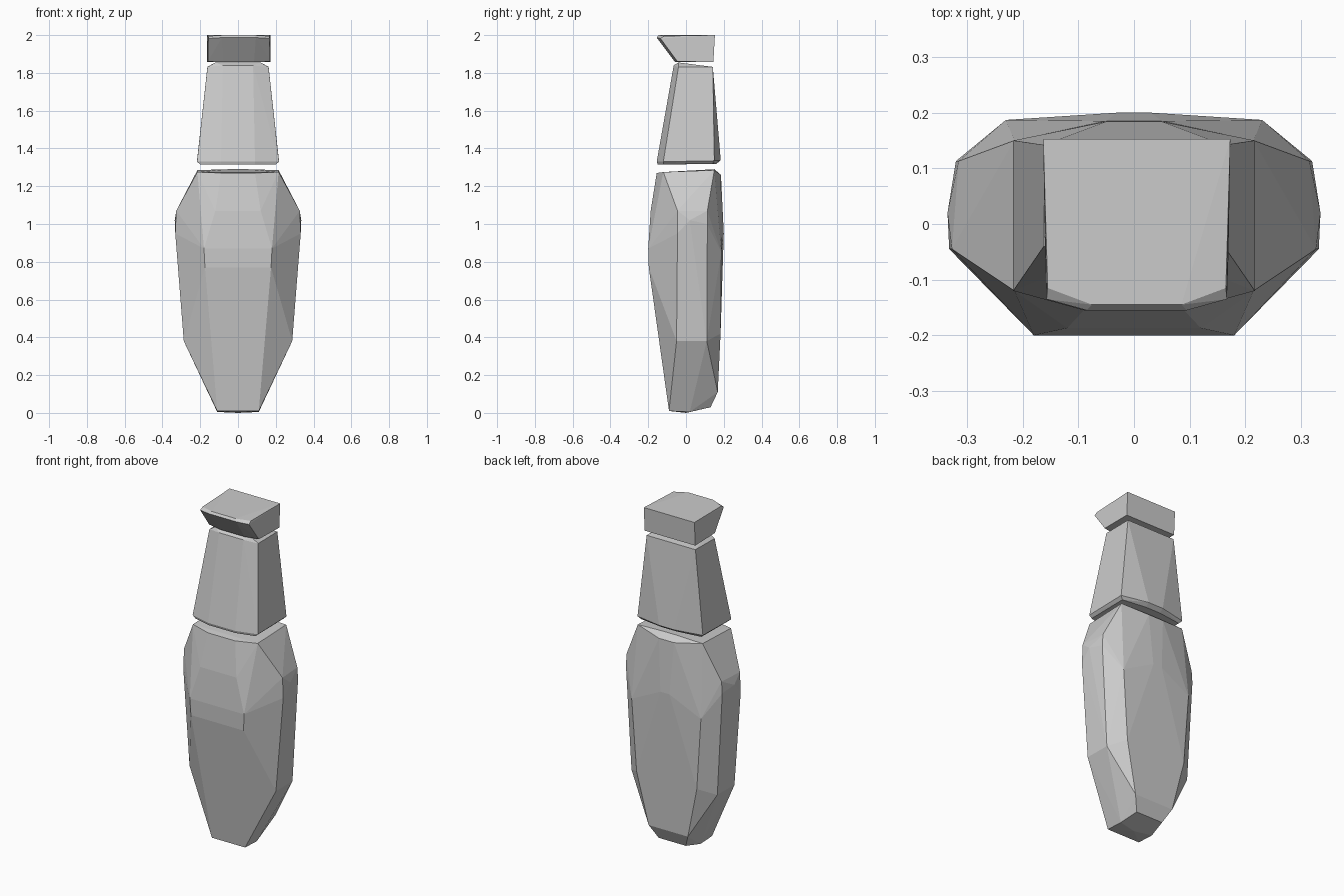
import bpy, bmesh, math


def faceted_block(name, half_points, x_offset=0.0):
    """Mirror the points across x and wrap them in a faceted convex skin."""
    bm = bmesh.new()
    for x, y, z in half_points:
        for side in ((1, -1) if x else (1,)):
            bm.verts.new((side * x + x_offset, y, z))
    bmesh.ops.convex_hull(bm, input=bm.verts[:])
    loose = [v for v in bm.verts if not v.link_faces]
    bmesh.ops.delete(bm, geom=loose, context='VERTS')
    bmesh.ops.dissolve_limit(bm, angle_limit=math.radians(1),
                             verts=bm.verts[:], edges=bm.edges[:])
    bmesh.ops.recalc_face_normals(bm, faces=bm.faces[:])
    mesh = bpy.data.meshes.new(name)
    bm.to_mesh(mesh)
    bm.free()
    obj = bpy.data.objects.new(name, mesh)
    bpy.context.collection.objects.link(obj)
    return obj


# Lower segment: tapered tip, broad middle, narrowed shoulder
faceted_block("lower_segment", [
    (0.11, -0.09, 0.01), (0.0, 0.0, 0.0), (0.11, 0.02, 0.005),
    (0.09, 0.13, 0.03), (0.13, 0.168, 0.11),
    (0.287, -0.05, 0.38), (0.285, 0.11, 0.38), (0.20, 0.183, 0.42),
    (0.175, -0.197, 0.77), (0.18, -0.2, 0.87),
    (0.332, -0.045, 0.95), (0.335, 0.02, 1.02), (0.32, 0.113, 1.0),
    (0.23, 0.187, 0.85), (0.03, 0.2, 0.95),
    (0.327, -0.045, 1.07), (0.315, 0.113, 1.07), (0.12, -0.187, 1.07),
    (0.215, -0.12, 1.275), (0.09, -0.155, 1.27),
    (0.215, 0.15, 1.285), (0.05, 0.15, 1.29), (0.05, 0.185, 1.26),
])

# Middle segment: tapering upward, with the front leaning back
faceted_block("middle_segment", [
    (0.217, -0.12, 1.33), (0.20, -0.12, 1.315), (0.09, -0.155, 1.33),
    (0.09, -0.15, 1.315), (0.217, 0.15, 1.335), (0.20, 0.14, 1.318),
    (0.05, 0.184, 1.337), (0.05, 0.16, 1.318),
    (0.162, -0.04, 1.83), (0.08, -0.065, 1.84), (0.12, -0.04, 1.855),
    (0.162, 0.142, 1.832),
])

# End segment: flat top with an undercut front
faceted_block("end_segment", [
    (0.165, -0.045, 1.86), (0.08, -0.058, 1.857), (0.168, 0.145, 1.858),
    (0.162, -0.135, 1.982), (0.09, -0.155, 1.987), (0.08, -0.145, 2.0),
    (0.16, -0.115, 1.995), (0.168, 0.153, 2.0),
], x_offset=0.005)
